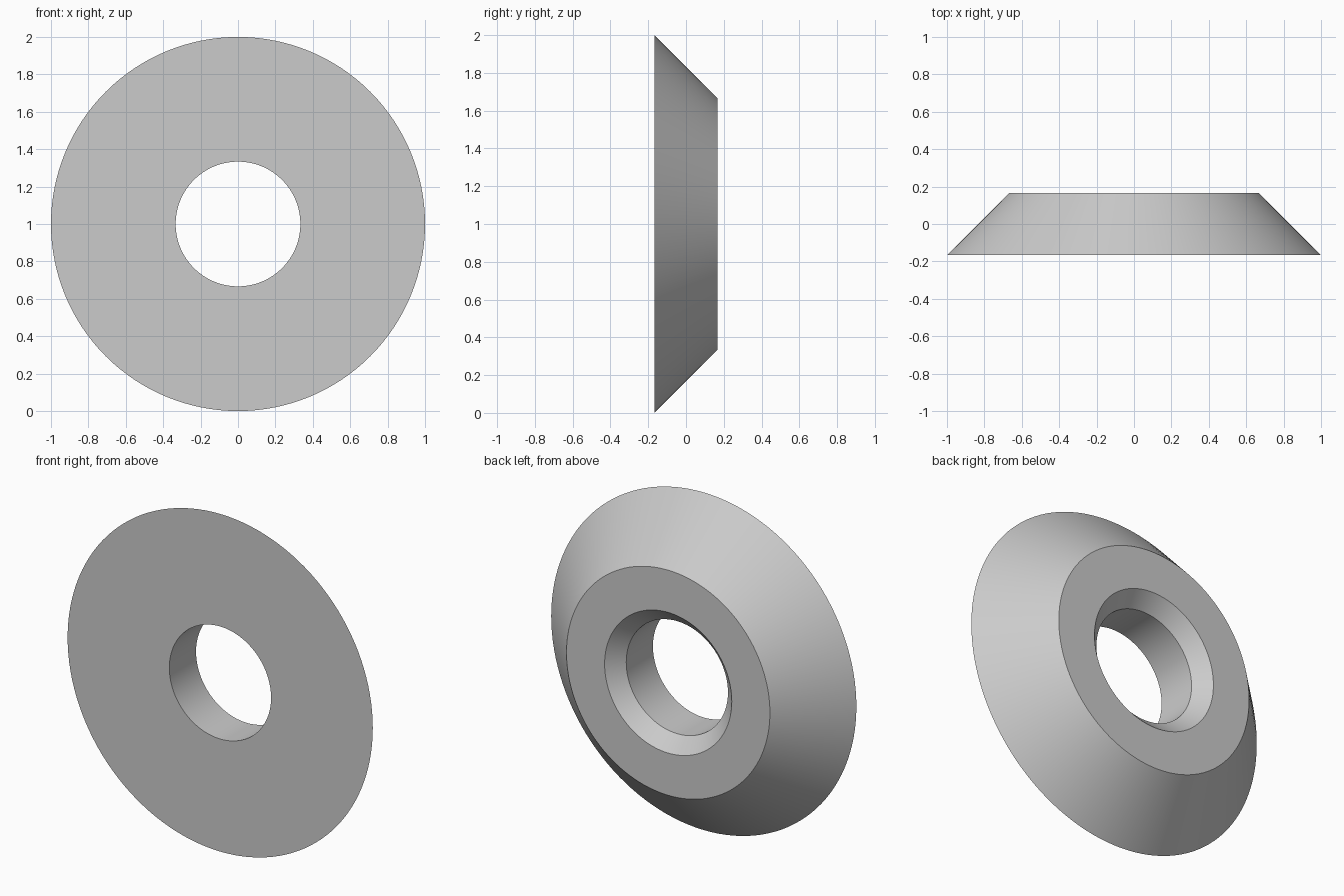
import bpy, bmesh, math

if "Cube" in bpy.data.objects:
    bpy.data.objects.remove(bpy.data.objects["Cube"])

SEGMENTS = 128

# Ring cross-section as (radius, y): front edge, back edge, countersink rim, bore
profile = [(1.0, -1/6), (2/3, 1/6), (5/12, 1/6), (1/3, 1/12), (1/3, -1/6)]

grey = bpy.data.materials.new("plain grey")
grey.diffuse_color = (0.6, 0.6, 0.6, 1)
grey.use_nodes = True
grey.node_tree.nodes["Principled BSDF"].inputs["Base Color"].default_value = grey.diffuse_color

# Bevelled washer: the closed profile turned about the y axis at z = 1
bm = bmesh.new()
rings = []
for r, y in profile:
    rings.append([bm.verts.new((r * math.sin(a), y, 1 + r * math.cos(a)))
                  for a in (2 * math.pi * i / SEGMENTS for i in range(SEGMENTS))])
for ring, nxt in zip(rings, rings[1:] + rings[:1]):
    for i in range(SEGMENTS):
        j = (i + 1) % SEGMENTS
        bm.faces.new((ring[i], ring[j], nxt[j], nxt[i]))
bmesh.ops.recalc_face_normals(bm, faces=bm.faces)

mesh = bpy.data.meshes.new("bevelled_washer")
bm.to_mesh(mesh)
bm.free()
mesh.materials.append(grey)
washer = bpy.data.objects.new("bevelled_washer", mesh)
bpy.context.collection.objects.link(washer)

# Smooth round walls, crisp rims
bpy.context.view_layer.objects.active = washer
washer.select_set(True)
bpy.ops.object.shade_smooth_by_angle(angle=math.radians(30))
